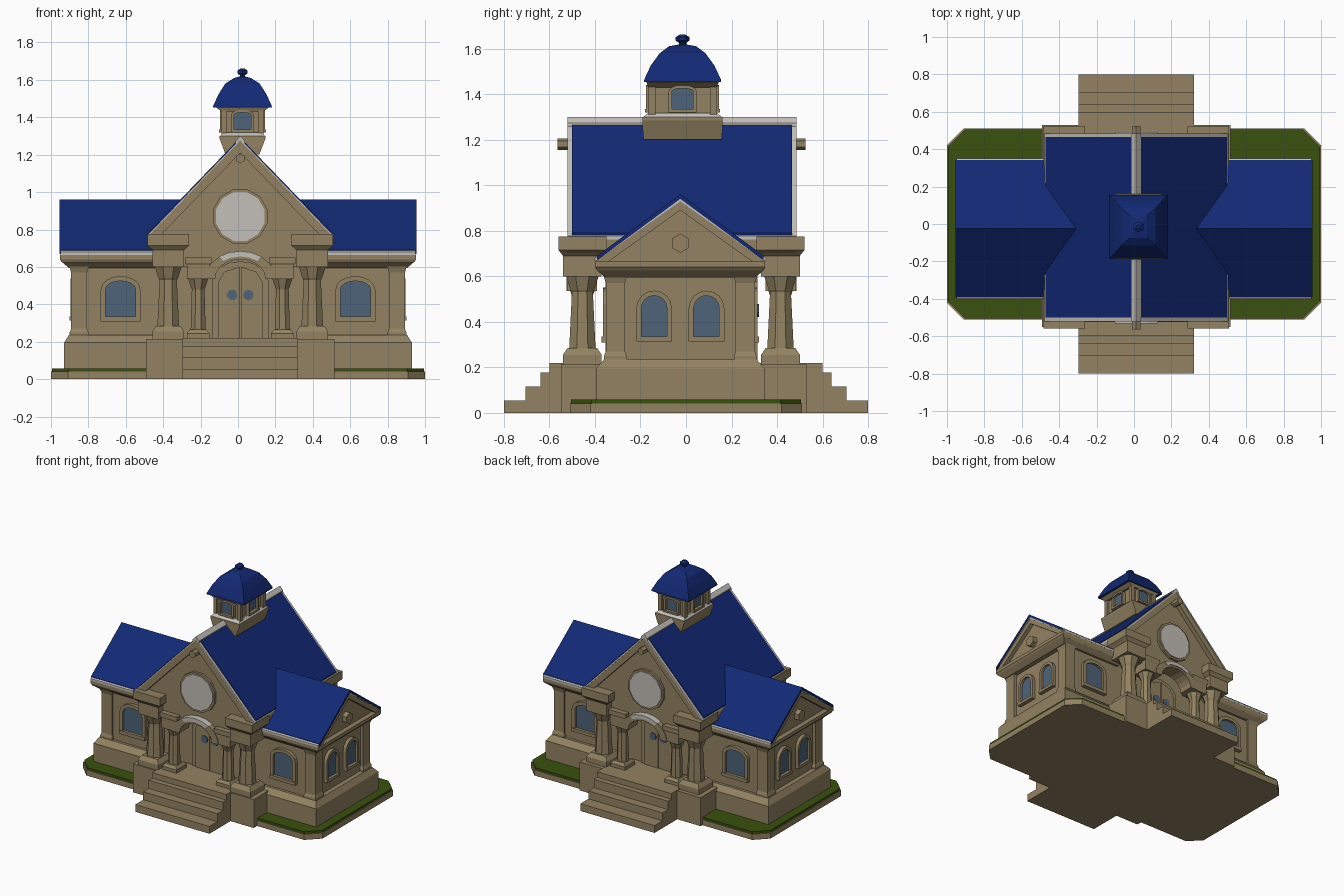
import bpy, bmesh, math
from mathutils import Vector

if "Cube" in bpy.data.objects:
    bpy.data.objects.remove(bpy.data.objects["Cube"])


def material(name, rgb):
    m = bpy.data.materials.new(name)
    m.diffuse_color = (*rgb, 1)
    m.use_nodes = True
    m.node_tree.nodes["Principled BSDF"].inputs["Base Color"].default_value = m.diffuse_color
    return m


STONE = material("tan stone", (0.29, 0.225, 0.122))
BLUE = material("blue roof", (0.006, 0.022, 0.175))
GRASS = material("green grass", (0.042, 0.082, 0.004))
WHITE = material("off white", (0.55, 0.52, 0.48))
GLASS = material("window glass", (0.075, 0.125, 0.19))

CX, CY = 0.012, -0.02      # centre of the hall


def finish(name, bm, mat):
    bmesh.ops.recalc_face_normals(bm, faces=bm.faces)
    me = bpy.data.meshes.new(name)
    bm.to_mesh(me)
    bm.free()
    me.materials.append(mat)
    ob = bpy.data.objects.new(name, me)
    bpy.context.collection.objects.link(ob)
    return ob


def prism(name, pts, axis, a, b, mat):
    """Extrude a 2D outline along an axis from a to b."""
    put = {'x': lambda p: (a, p[0], p[1]), 'y': lambda p: (p[0], a, p[1]),
           'z': lambda p: (p[0], p[1], a)}[axis]
    bm = bmesh.new()
    f = bm.faces.new([bm.verts.new(put(p)) for p in pts])
    r = bmesh.ops.extrude_face_region(bm, geom=[f])
    move = Vector([(b - a) if c == axis else 0 for c in 'xyz'])
    bmesh.ops.translate(bm, vec=move, verts=[v for v in r['geom'] if isinstance(v, bmesh.types.BMVert)])
    if not f.is_valid or len(bm.faces) < len(pts) + 2:
        bm.faces.new([v for v in bm.verts][:len(pts)])
    return finish(name, bm, mat)


def loft(name, cx, cy, sections, mat, n=4):
    """Stack rectangular (n=4) or round sections (half x, half y, z)."""
    bm = bmesh.new()
    k = 1 / math.cos(math.pi / n)
    rings = []
    for hx, hy, z in sections:
        rings.append([bm.verts.new((cx + k * hx * math.cos((i + .5) * math.tau / n),
                                    cy + k * hy * math.sin((i + .5) * math.tau / n), z)) for i in range(n)])
    for lo, hi in zip(rings, rings[1:]):
        for i in range(n):
            bm.faces.new((lo[i], lo[(i + 1) % n], hi[(i + 1) % n], hi[i]))
    bm.faces.new(rings[0][::-1])
    bm.faces.new(rings[-1])
    return finish(name, bm, mat)


def box(name, x0, x1, y0, y1, z0, z1, mat=STONE):
    return loft(name, (x0 + x1) / 2, (y0 + y1) / 2,
                [(abs(x1 - x0) / 2, abs(y1 - y0) / 2, z) for z in (z0, z1)], mat)


def arch(c, hw, z0, zs, rise, n=8):
    """Arched outline: straight sides to zs, then a curved top."""
    return [(c - hw, z0)] + [(c - hw * math.cos(math.pi * i / n), zs + rise * math.sin(math.pi * i / n))
                             for i in range(n + 1)] + [(c + hw, z0)]


def disc(c, z, r, n=12):
    return [(c + r * math.cos((i + .5) * math.tau / n), z + r * math.sin((i + .5) * math.tau / n)) for i in range(n)]


def chevron(c, hw, ze, zp, t):
    """Cross-section of a two-sided sloping slab."""
    return [(c - hw, ze), (c, zp), (c + hw, ze), (c + hw, ze - t), (c, zp - t), (c - hw, ze - t)]


def window(name, axis, c, wall, s, hw, z0, z1, rise, fw):
    zs = z1 - rise
    prism(name + "_glass", arch(c, hw, z0, zs, rise), axis, wall, wall + s * 0.008, GLASS)
    ring = arch(c, hw + fw, z0, zs, rise + fw) + arch(c, hw, z0, zs, rise)[::-1]
    prism(name + "_frame", ring, axis, wall, wall + s * 0.025, STONE)
    sill = [(c - hw - fw, z0 - fw), (c + hw + fw, z0 - fw), (c + hw + fw, z0), (c - hw - fw, z0)]
    prism(name + "_sill", sill, axis, wall, wall + s * 0.03, STONE)


# Ground slab and grass
for nm, ins, za, zb, mat in (("ground_slab", 0, 0, .042, STONE), ("lawn", .006, .042, .058, GRASS)):
    X, Y, k = 1 - ins, .51 - ins, .09
    prism(nm, [(-X, -Y + k), (-X + k, -Y), (X - k, -Y), (X, -Y + k),
               (X, Y - k), (X - k, Y), (-X + k, Y), (-X, Y - k)], 'z', za, zb, mat)

# Hall platform and stairs on both fronts
box("platform", CX - .505, CX + .505, -.55, .53, 0, .215)
for d, z in ((.8, .055), (.705, .115), (.64, .178), (.6, .22)):
    box("stair_step", CX - .31, CX + .31, -d, d, 0, z)

# Hall core and attic
box("hall_walls", CX - .42, CX + .42, CY - .315, CY + .31, .2, .78)
prism("attic", [(CX - .44, .72), (CX + .44, .72), (CX + .44, .78), (CX, 1.24), (CX - .44, .78)],
      'y', CY - .44, CY + .44, STONE)

# Main roof: stone rake, white edge, blue covering, white ridge
prism("roof_rake", chevron(CX, .487, .77, 1.275, .065), 'y', CY - .5, CY + .5, STONE)
prism("roof_edge", chevron(CX, .49, .777, 1.285, .015), 'y', CY - .5, CY + .505, WHITE)
prism("roof_cover", chevron(CX, .485, .79, 1.292, .02), 'y', CY - .48, CY + .485, BLUE)
prism("roof_ridge", chevron(CX, .026, 1.272, 1.3, .03), 'y', CY - .5, CY + .505, WHITE)

for s in (-1, 1):
    tag = "front" if s < 0 else "back"
    # Gable wall with an arched opening
    bottom = arch(CX, .165, .6, .6, .06)[1:-1]
    gable = ([(CX - .3, .6)] + bottom +
             [(CX + .3, .6), (CX + .44, .76), (CX, 1.23), (CX - .44, .76)])
    prism(tag + "_gable", gable, 'y', CY + s * .37, CY + s * .465, STONE)
    # Porch arch with a pale keyband
    ring = [(CX + r * math.cos(a), .535 + r * 0.78 * math.sin(a)) for r, rev in ((.19, 1), (.135, -1))
            for a in [math.pi * i / 10 for i in range(11)][::rev]]
    prism(tag + "_porch_arch", ring, 'y', CY + s * .39, CY + s * .505, STONE)
    band = [(CX + r * math.cos(a), .535 + r * 0.78 * math.sin(a)) for r, rev in ((.192, 1), (.155, -1))
            for a in [math.pi * i / 10 for i in range(3, 8)][::rev]]
    prism(tag + "_arch_keyband", band, 'y', CY + s * .46, CY + s * .512, WHITE)
    # Clock face in a stone ring
    prism(tag + "_clock_ring", disc(CX, .87, .15), 'y', CY + s * .46, CY + s * .482, STONE)
    prism(tag + "_clock_face", disc(CX, .87, .135), 'y', CY + s * .482, CY + s * .49, WHITE)
    # Gable knob
    prism(tag + "_gable_knob", disc(CX, 1.18, .026, 6), 'y', CY + s * .48, CY + s * .545, STONE)
    # Door with surround and two round panes
    wall = CY + s * .312
    prism(tag + "_door_surround", arch(CX, .15, .2, .53, .1), 'y', wall, wall + s * .012, STONE)
    for e in (-1, 1):
        prism(tag + "_door_leaf", [(CX + e * .003, .22), (CX + e * .118, .22), (CX + e * .118, .52),
                                   (CX + e * .085, .575), (CX + e * .003, .6)], 'y', wall, wall + s * .022, STONE)
        prism(tag + "_door_pane", disc(CX + e * .043, .45, .028, 10), 'y', wall + s * .022, wall + s * .029, GLASS)
        # Large outer columns and their cornice blocks
        x, y = CX + e * .385, CY + s * .435
        loft(tag + "_column_base", x, y, [(.085, .085, .21), (.085, .085, .255), (.065, .065, .285)], STONE)
        loft(tag + "_column", x, y, [(.058, .058, .28), (.046, .046, .53), (.052, .052, .54),
                                     (.075, .075, .61)], STONE, 8)
        loft(tag + "_column_block", x, y, [(.085, .085, .6), (.085, .085, .69), (.112, .105, .715),
                                           (.112, .105, .775)], STONE)
        # Slim inner columns
        x = CX + e * .225
        loft(tag + "_inner_base", x, y, [(.06, .06, .21), (.06, .06, .245), (.045, .045, .265)], STONE)
        loft(tag + "_inner_column", x, y, [(.04, .04, .26), (.034, .034, .48), (.055, .055, .54)], STONE, 8)
        loft(tag + "_inner_block", x, y, [(.06, .065, .535), (.06, .065, .61), (.07, .07, .62),
                                          (.07, .07, .65)], STONE)

# Hall eave cornices
for e in (-1, 1):
    box("eave_cornice", CX + e * .40, CX + e * .49, CY - .5, CY + .5, .71, .765)

# Side wings
WY = -.025
for e in (-1, 1):
    loft("wing_plinth", e * .62, WY, [(.31, .37, 0), (.31, .37, .195), (.285, .335, .235)], STONE)
    box("wing_walls", e * .38, e * .87, WY - .315, WY + .315, .2, .63)
    for s in (-1, 1):
        loft("wing_corner_post", e * .85, WY + s * .285,
             [(.05, .05, .2), (.05, .05, .25), (.042, .042, .27), (.042, .042, .57), (.055, .055, .61)], STONE)
        window("wing_front_window" if s < 0 else "wing_back_window", 'y', e * .628, WY + s * .315, s,
               .08, .335, .525, .045, .026)
        window("wing_side_window", 'x', WY + s * .115, e * .87, e, .056, .335, .515, .055, .022)
    loft("wing_cornice", e * .655, WY, [(.25, .33, .595), (.285, .365, .625), (.297, .373, .64),
                                        (.297, .373, .665)], STONE)
    prism("wing_pediment", [(WY - .36, .66), (WY + .36, .66), (WY, .93)], 'x', e * .3, e * .915, STONE)
    prism("pediment_boss", disc(WY, .745, .042, 6), 'x', e * .9, e * .95, STONE)
    prism("wing_rake", chevron(WY, .368, .672, .935, .045), 'x', e * .4, e * .945, STONE)
    prism("wing_roof_edge", chevron(WY, .376, .68, .945, .016), 'x', e * .36, e * .95, WHITE)
    prism("wing_roof", chevron(WY, .366, .69, .96, .02), 'x', e * .3, e * .955, BLUE)

# Cupola: saddle, pale ledge, lantern, curved roof and finial
TX, TY = .024, -.015
loft("cupola_saddle", TX, TY, [(.09, .172, 1.2), (.105, .175, 1.24), (.122, .175, 1.285), (.122, .175, 1.3)], STONE)
loft("cupola_ledge", TX, TY, [(.12, .172, 1.3), (.105, .15, 1.318)], WHITE)
box("cupola_lantern", TX - .095, TX + .095, TY - .135, TY + .135, 1.3, 1.45)
for s in (-1, 1):
    window("cupola_window", 'y', TX, TY + s * .135, s, .046, 1.335, 1.425, .012, .015)
    window("cupola_side_window", 'x', TY, TX + s * .095, s, .046, 1.335, 1.425, .012, .015)
    for e in (-1, 1):
        box("cupola_post", TX + e * .085, TX + e * .112, TY + s * .12, TY + s * .152, 1.31, 1.45)
loft("cupola_cornice", TX, TY, [(.11, .15, 1.43), (.145, .16, 1.455)], STONE)
loft("cupola_roof", TX, TY, [(.158, .17, 1.452), (.155, .168, 1.465), (.127, .14, 1.525), (.092, .1, 1.58),
                             (.045, .06, 1.61), (.015, .015, 1.618)], BLUE)
loft("cupola_finial", TX, TY, [(.014, .014, 1.61), (.014, .014, 1.625), (.026, .026, 1.635),
                               (.026, .026, 1.65), (.01, .01, 1.662)], BLUE, 6)
